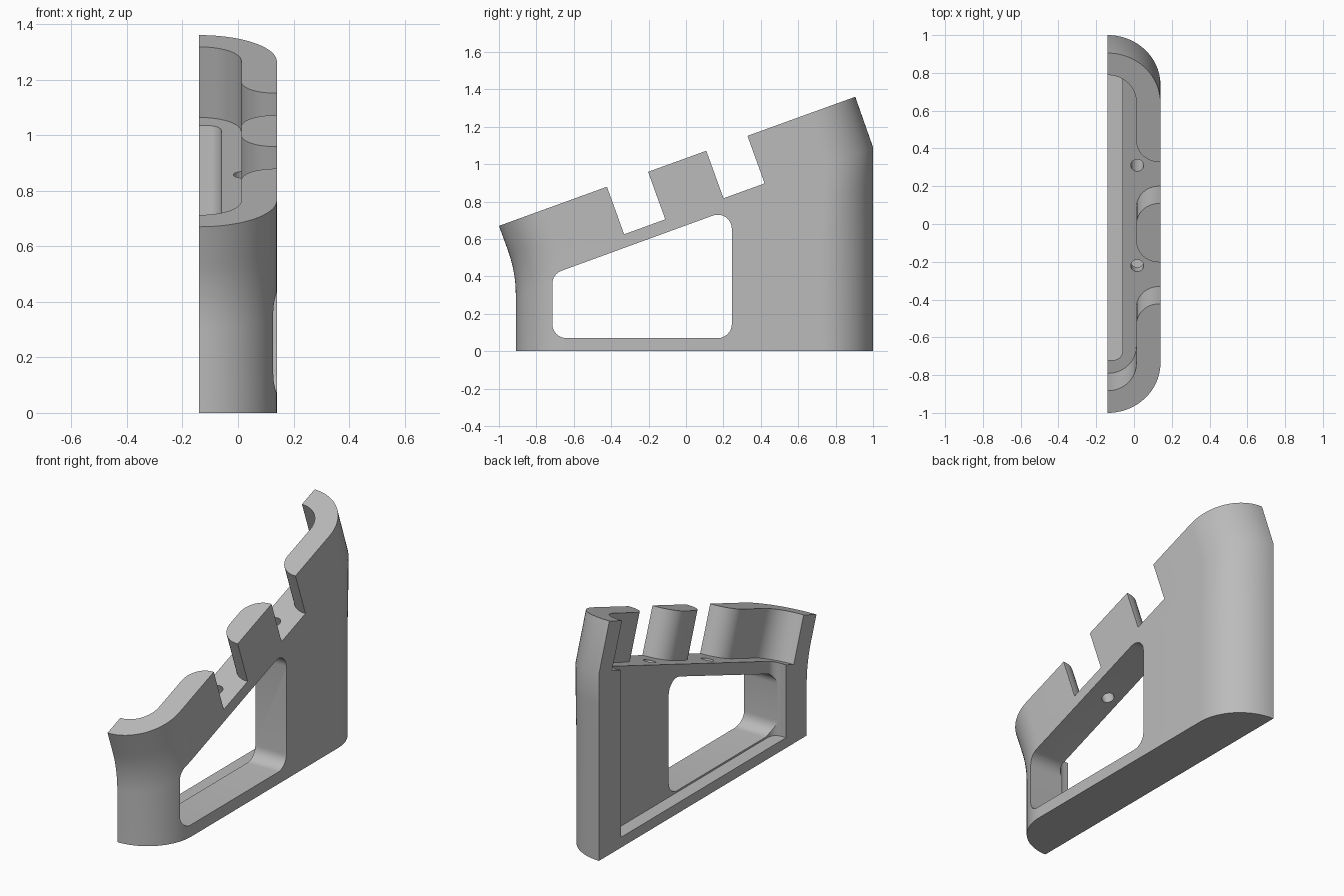
import bpy
import math
from math import sin, cos, pi, radians
from mathutils import Vector, Matrix

cube = bpy.data.objects.get("Cube")
if cube:
    bpy.data.objects.remove(cube, do_unlink=True)

TILT = radians(19.9)
HALF = 0.14           # half thickness
END_R = 0.28          # radius of the rounded ends
LENGTH = 2.027        # length of the sloping top

grey = bpy.data.materials.new("neutral_grey")
grey.use_nodes = True
grey.diffuse_color = (0.5, 0.5, 0.5, 1)
grey.node_tree.nodes["Principled BSDF"].inputs["Base Color"].default_value = (0.5, 0.5, 0.5, 1)


def make_object(name, rings):
    """Closed solid lofted through rings of equal point count."""
    n = len(rings[0])
    verts = [p for ring in rings for p in ring]
    faces = [(k * n + i, k * n + (i + 1) % n, (k + 1) * n + (i + 1) % n, (k + 1) * n + i)
             for k in range(len(rings) - 1) for i in range(n)]
    faces += [tuple(reversed(range(n))), tuple(range(len(verts) - n, len(verts)))]
    mesh = bpy.data.meshes.new(name)
    mesh.from_pydata(verts, [], faces)
    obj = bpy.data.objects.new(name, mesh)
    bpy.context.collection.objects.link(obj)
    bpy.context.view_layer.objects.active = obj
    obj.select_set(True)
    bpy.ops.object.mode_set(mode='EDIT')
    bpy.ops.mesh.select_all(action='SELECT')
    bpy.ops.mesh.normals_make_consistent(inside=False)
    bpy.ops.object.mode_set(mode='OBJECT')
    obj.select_set(False)
    mesh.materials.append(grey)
    return obj


def prism(name, outline, low, high, matrix=Matrix()):
    return make_object(name, [[matrix @ Vector((a, b, h)) for a, b in outline] for h in (low, high)])


def arc(cx, cy, r, start, end, steps=12):
    angles = [radians(start + (end - start) * i / steps) for i in range(steps + 1)]
    return [(cx + r * cos(a), cy + r * sin(a)) for a in angles]


def rounded(corners, r, steps=8):
    """Polygon with every corner replaced by a tangent arc."""
    out = []
    for i, c in enumerate(corners):
        c = Vector(c)
        a = (Vector(corners[i - 1]) - c).normalized()
        b = (Vector(corners[(i + 1) % len(corners)]) - c).normalized()
        half = a.angle(b) / 2
        centre = c + (a + b).normalized() * r / sin(half)
        p = c + a * r / math.tan(half) - centre
        q = c + b * r / math.tan(half) - centre
        total = p.angle(q)
        for k in range(steps + 1):
            t = k / steps
            v = (p * sin((1 - t) * total) + q * sin(t * total)) / sin(total)
            out.append(tuple(centre + v))
    return out


# Body: half-stadium sections, level at the base and tilted at the top
def section(front, back, angle, squash):
    steps = 20
    front, back = Vector(front), Vector(back)
    run = Vector((squash, squash * math.tan(angle)))
    ring = []
    for i in range(steps + 1):
        a = pi / 2 * i / steps
        p = front + run * END_R * (1 - cos(a))
        ring.append((-HALF + END_R * sin(a), p.x, p.y))
    for i in range(steps, -1, -1):
        a = pi / 2 * i / steps
        p = back - run * END_R * (1 - cos(a))
        ring.append((-HALF + END_R * sin(a), p.x, p.y))
    return ring


BEND_R, BEND_Z = 0.7, 0.30
rings = [section((-0.91, 0), (1, 0), 0, 1)]
for i in range(9):
    a = TILT * i / 8
    front = (-0.91 - BEND_R * (1 - cos(a)), BEND_Z + BEND_R * sin(a))
    back = (1, front[1] + 1.91 * math.tan(TILT) * (0.55 + 0.03 * i / 8))
    rings.append(section(front, back, TILT, 1 - i / 8 * (1 - cos(TILT))))
# keep the rear upright up to the bend, then lean it forward
rear_bend = rings[-1]
count = len(rear_bend) // 2
shift = 1.09 - rear_bend[-1][2]
rings[-1] = rear_bend[:count] + [(x, y, z + shift) for x, y, z in rear_bend[count:]]
rings.append(section((-1, 0.67), (0.905, 1.36), TILT, cos(TILT)))
body = make_object("stand_half", rings)

# Tilted frame with its origin on the top front edge
slope = Matrix.Translation((0, -1, 0.67)) @ Matrix.Rotation(TILT, 4, 'X')

# Tray in the top, with two flared gaps through the side wall
WALL, INNER, R, FLARE = 0.125, 0.012, 0.15, 0.12
FLOOR = -0.27
tray = [(-0.3, WALL)] + arc(INNER - R, WALL + R, R, -90, 0)
for u0, u1 in ((0.614, 0.848), (1.179, 1.413)):
    tray += arc(INNER + FLARE, u0 - FLARE, FLARE, 180, 90)
    tray += [(0.3, u0), (0.3, u1)]
    tray += arc(INNER + FLARE, u1 + FLARE, FLARE, 270, 180)
tray += arc(INNER - R, LENGTH - WALL - R, R, 0, 90) + [(-0.3, LENGTH - WALL)]
cutters = [prism("tray_cutter", tray, FLOOR, 0.3, slope)]

# Hollow behind the side panel
hollow = rounded([(-0.4, -0.72), (-0.06, -0.72), (-0.06, 0.8), (-0.4, 0.8)], 0.05)
cutters.append(prism("hollow_cutter", hollow, 0.06, 1.13))

# Window through the side panel
window = rounded([(-0.715, 0.07), (0.245, 0.07), (0.245, 0.762), (-0.715, 0.412)], 0.075)
yz_plane = Matrix(((0, 0, 1, 0), (1, 0, 0, 0), (0, 1, 0, 0), (0, 0, 0, 1)))
cutters.append(prism("window_cutter", window, -0.5, 0.5, yz_plane))

# Pin holes in the gap floors
for u in (0.731, 1.296):
    circle = arc(0.017, u, 0.034, 0, 345, 23)
    cutters.append(prism("hole_cutter", circle, FLOOR - 0.2, FLOOR + 0.1, slope))

bpy.context.view_layer.objects.active = body
body.select_set(True)
for cutter in cutters:
    cutter.hide_render = True
    mod = body.modifiers.new(cutter.name, 'BOOLEAN')
    mod.operation = 'DIFFERENCE'
    mod.solver = 'EXACT'
    mod.object = cutter
    bpy.ops.object.modifier_apply(modifier=mod.name)
    bpy.data.objects.remove(cutter, do_unlink=True)

bpy.ops.object.shade_smooth_by_angle(angle=radians(25))
